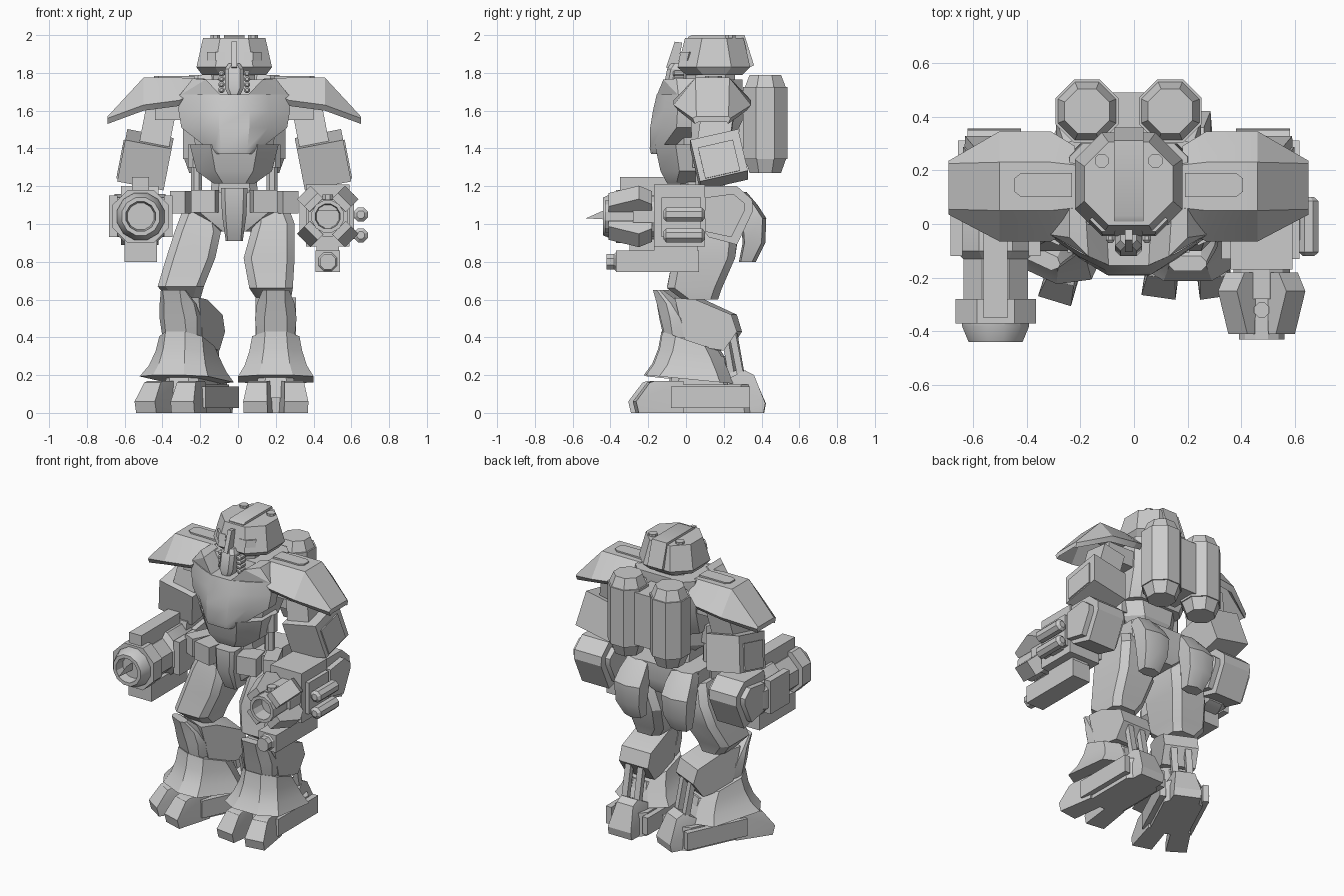
import bpy, bmesh, math
from mathutils import Matrix, Vector, Euler

grey = bpy.data.materials.new("armour_grey")
grey.diffuse_color = (0.6, 0.6, 0.6, 1)
CENTRE = Matrix.Translation((-0.02, 0, 0))      # body axis sits slightly off zero
FLIP = Matrix.Scale(-1, 4, (1, 0, 0))
frame = CENTRE


def finish(name, bm):
    bmesh.ops.transform(bm, matrix=frame, verts=bm.verts)
    bmesh.ops.recalc_face_normals(bm, faces=bm.faces)
    me = bpy.data.meshes.new(name)
    bm.to_mesh(me)
    bm.free()
    me.materials.append(grey)
    ob = bpy.data.objects.new(name, me)
    bpy.context.collection.objects.link(ob)
    return ob


def loft(name, rings):
    bm = bmesh.new()
    vs = [[bm.verts.new(p) for p in r] for r in rings]
    n = len(vs[0])
    for a, b in zip(vs, vs[1:]):
        for i in range(n):
            bm.faces.new((a[i], a[(i + 1) % n], b[(i + 1) % n], b[i]))
    bm.faces.new(vs[0])
    if len(vs) > 1:
        bm.faces.new(vs[-1])
    return finish(name, bm)


def hull(name, pts):
    bm = bmesh.new()
    vs = [bm.verts.new(p) for p in pts]
    out = bmesh.ops.convex_hull(bm, input=vs)
    junk = {g for g in out["geom_interior"] if isinstance(g, bmesh.types.BMVert)}
    bmesh.ops.delete(bm, geom=list(junk), context='VERTS')
    bmesh.ops.dissolve_limit(bm, angle_limit=0.02, verts=bm.verts, edges=bm.edges)
    return finish(name, bm)


def box(name, x0, x1, y0, y1, z0, z1, rot=(0, 0, 0)):
    c = Vector((x0 + x1, y0 + y1, z0 + z1)) / 2
    m = Euler([math.radians(a) for a in rot]).to_matrix()
    return hull(name, [c + m @ (Vector((x, y, z)) - c)
                       for x in (x0, x1) for y in (y0, y1) for z in (z0, z1)])


def slab(name, profile, x0, x1):
    """(y, z) profile extruded along x."""
    return loft(name, [[(x, y, z) for y, z in profile] for x in (x0, x1)])


def ring(z, x0, x1, y0, y1, c, d=None):
    """Chamfered rectangle at height z."""
    d = c if d is None else d
    return [(x0 + c, y0, z), (x1 - c, y0, z), (x1, y0 + d, z), (x1, y1 - d, z),
            (x1 - c, y1, z), (x0 + c, y1, z), (x0, y1 - d, z), (x0, y0 + d, z)]


def lathe(name, c, axis, profile, n=8):
    """(distance, radius) profile turned round the y or z axis."""
    rings = []
    for t, r in profile:
        r /= math.cos(math.pi / n)
        cs = [(r * math.cos(a), r * math.sin(a)) for a in
              [math.tau * (i + .5) / n for i in range(n)]]
        rings.append([(c[0] + u, t, c[1] + v) if axis == 'y' else (c[0] + u, c[1] + v, t)
                      for u, v in cs])
    return loft(name, rings)


# Helmet with crest, visor, nose guard and breathing mask
loft("helmet", [ring(1.79, -.17, .17, 0, .30, .09), ring(1.83, -.2, .2, -.045, .34, .10),
                ring(1.985, -.165, .165, -.005, .305, .09)])
slab("helmet_crest", [(.01, 1.97), (.01, 1.99), (.03, 2), (.31, 2), (.36, 1.84), (.32, 1.82)], -.055, .055)
slab("nose_guard", [(-.02, 1.96), (-.06, 1.965), (-.105, 1.83), (-.05, 1.80)], -.014, .014)
loft("mask", [ring(1.68, -.03, .03, -.115, -.02, .015), ring(1.72, -.05, .05, -.12, 0, .02),
              ring(1.82, -.05, .05, -.10, 0, .02), ring(1.85, -.03, .03, -.08, 0, .02)])
loft("neck", [ring(1.70, -.11, .11, 0, .26, .05), ring(1.81, -.11, .11, 0, .26, .05)])
for s in (1, -1):
    frame = CENTRE if s == 1 else CENTRE @ FLIP
    lathe("helmet_bolt", (.1, .235), 'z', [(1.97, .026), (2, .026)], 8)
    loft("visor", [[(.05, y, z), (.1, y, z), (.145, y + .045, z), (.13, y + .06, z), (.05, y + .04, z)]
                   for y, z in ((-.039, 1.865), (-.028, 1.91))])
    for i in range(4):
        lathe("mask_bead", (.068, 1.71 + i * .029), 'y', [(-.07, .008), (-.06, .016), (-.01, .016)], 8)

# Torso
frame = CENTRE
loft("torso_core", [ring(1.38, -.20, .20, -.06, .22, .05), ring(1.55, -.23, .23, -.06, .30, .05),
                    ring(1.765, -.22, .22, 0, .30, .05)])
chest = []
for z, w, k, f, ys in ((1.37, .09, .06, -.185, -.16), (1.40, .14, .07, -.192, -.13),
                       (1.51, .28, .08, -.19, -.05), (1.60, .295, .08, -.175, -.045),
                       (1.685, .29, .07, -.155, -.04)):
    chest.append([(-w, ys, z), (-(w + k) / 2, (f + ys) / 2 - .01, z), (-k, f, z), (k, f, z),
                  ((w + k) / 2, (f + ys) / 2 - .01, z), (w, ys, z), (w, .03, z), (-w, .03, z)])
loft("chest_plate", chest)
loft("abdomen", [ring(1.215, -.11, .11, -.10, .16, .05), ring(1.28, -.2, .2, -.135, .2, .1),
                 ring(1.42, -.235, .235, -.165, .2, .11)])
loft("waist", [ring(1.02, -.13, .13, -.03, .24, .04), ring(1.24, -.12, .12, -.03, .2, .04)])
loft("pelvis", [ring(.96, -.1, .1, -.02, .26, .04), ring(1.06, -.24, .24, -.05, .31, .06),
                ring(1.17, -.25, .25, -.05, .31, .06)])
loft("groin_guard", [ring(.91, -.045, .045, -.06, .06, .01), ring(1.05, -.065, .065, -.13, .03, .02),
                     ring(1.19, -.07, .07, -.13, .03, .02)])
box("tank_bridge", -.07, .07, .28, .49, 1.36, 1.71)

for s in (1, -1):
    frame = CENTRE if s == 1 else CENTRE @ FLIP
    hull("collar_plate", [(.07, -.155, 1.68), (.29, -.04, 1.68), (.27, .05, 1.68), (.08, .04, 1.68),
                          (.15, -.12, 1.765), (.22, -.05, 1.77), (.22, .08, 1.77), (.16, .04, 1.77)])
    lathe("waist_piston", (.2, .08), 'z', [(1.15, .03), (1.3, .03), (1.3, .045), (1.42, .045)], 8)
    box("belt_front", .085, .215, -.12, .02, 1.06, 1.18, (0, 0, 12))
    box("belt_side", .215, .305, -.07, .12, 1.055, 1.175, (0, 0, 25))
    # Curved seat plate
    loft("seat_plate", [[(x, y0, z), (.17, y0 - .01, z), (x2, y0, z), (x2, y1 - .02, z),
                         (.17, y1, z), (x, y1 - .02, z)]
                        for z, x, x2, y0, y1 in ((.80, .11, .23, .29, .37), (.90, .09, .26, .31, .42),
                                                 (1.03, .08, .27, .30, .425), (1.10, .08, .26, .27, .38),
                                                 (1.17, .09, .24, .22, .32))])
    # Back tank
    lathe("back_tank", (.155, .42), 'z', [(1.27, .083), (1.345, .11), (1.345, .117), (1.725, .117),
                                          (1.725, .108), (1.79, .083)], 8)
    # Shoulder shell, hollow below
    shell = []
    for x, y0, y1, y2, y3, ze, zt in ((.20, -.02, .06, .22, .29, 1.70, 1.77),
                                      (.29, -.065, .05, .23, .345, 1.655, 1.775),
                                      (.48, -.065, .05, .23, .345, 1.63, 1.775),
                                      (.67, .035, .055, .225, .235, 1.56, 1.57)):
        top = [(x, y0, ze), (x, y1, zt), (x, y2, zt), (x, y3, ze)]
        shell.append(top + [(x, .14 + (y - .14) * .88, z - .03) for _, y, z in reversed(top)])
    loft("shoulder_shell", shell)
    loft("shoulder_slot", [[(.21, .1, z), (.40, .1, z), (.425, .12, z), (.425, .17, z), (.40, .19, z),
                            (.21, .19, z)] for z in (1.76, 1.784)])
    # Upper arm and elbow
    box("shoulder_joint", .2, .42, .05, .24, 1.55, 1.66)
    box("arm_link", .33, .49, .07, .24, 1.36, 1.62, (-8, -11, 0))
    box("upper_arm", .345, .595, .045, .305, 1.225, 1.455, (13, -11, 0))
    box("arm_panel", .56, .605, .08, .27, 1.255, 1.425, (13, -11, 0))
    slab("elbow", [(.06, 1.20), (.27, 1.20), (.35, 1.13), (.355, 1.07), (.27, .89), (.12, .93), (.03, 1.05)],
         .40, .60)
    slab("elbow_guard", [(.10, 1.14), (.25, 1.16), (.31, 1.11), (.31, 1.07), (.24, .93), (.10, .96)],
         .365, .635)

# Heavy cannon arm
frame = CENTRE @ FLIP
A = .495
lathe("cannon_body", (A, 1.03), 'y', [(.16, .12), (.10, .15), (-.10, .15), (-.13, .12), (-.30, .12)])
loft("cannon_collar", [[(x, y, z) for x, z, _ in ring(0, A - .15, A + .15, .90, 1.18, .08)]
                       for y in (-.28, -.37)])
lathe("cannon_muzzle", (A, 1.04), 'y', [(-.36, .125), (-.38, .125), (-.44, .1), (-.44, .078), (-.38, .07)], 12)
box("cannon_top_box", A - .045, A + .045, -.35, .06, 1.13, 1.25)
box("cannon_under_box", A - .085, A + .085, -.30, .08, .80, .92)
for sx in (-.145, .145):
    box("cannon_side_box", A + sx - .022, A + sx + .022, -.12, .08, .93, 1.15)
loft("muzzle_blade", [[(A, y, z) for y, z in ((-.38, 1.02), (-.38, 1.07), (-.44, 1.07), (-.53, 1.03),
                                              (-.44, 1.025))]])

# Claw gun arm
frame = CENTRE
box("gun_body", A - .115, A + .115, -.17, .10, .88, 1.21)
box("gun_body_side", A - .15, A + .14, -.13, .08, .93, 1.14)
box("gun_body_lower", A - .06, A + .06, -.17, .06, .80, .90)
lathe("gun_barrel", (A, 1.04), 'y', [(-.1, .105), (-.28, .105), (-.28, .085), (-.43, .085), (-.43, .065),
                                     (-.34, .06)], 12)
for k in range(4):
    turn = Matrix.Translation((A, 0, 1.04)) @ Matrix.Rotation(math.radians(45 + 90 * k), 4, 'Y')
    frame = CENTRE @ turn
    slab("claw", [(-.18, .08), (-.18, .14), (-.25, .18), (-.41, .125), (-.41, .085)], -.05, .05)
frame = CENTRE
box("gun_sight", A - .05, A + .05, -.36, -.27, 1.07, 1.13)
lathe("sight_knob", (A, -.32), 'z', [(1.12, .028), (1.155, .028)], 8)
lathe("lower_barrel", (A, .80), 'y', [(.05, .05), (-.37, .05), (-.38, .042), (-.42, .042)], 8)
box("lower_barrel_housing", A - .065, A + .065, -.37, .07, .745, .86)
for z in (1.05, .94):
    lathe("side_canister", (.67, z), 'y', [(.1, .02), (.085, .037), (-.105, .037), (-.12, .02)], 8)
    box("canister_mount", .60, .67, -.06, .04, z - .02, z + .02)

# Legs: thigh rings hold height, x range, y range
THIGHS = (("right", 0.20, 0, ((1.08, .09, .27, -.01, .24), (1.0, .08, .30, -.05, .28),
                              (.82, .03, .30, -.07, .26), (.66, .06, .29, -.1, .19), (.60, .10, .28, -.02, .17))),
          ("left", -.25, -25, ((1.08, -.29, -.11, -.01, .24), (.96, -.335, -.09, -.05, .28),
                               (.82, -.38, -.12, -.07, .26), (.67, -.425, -.18, -.1, .19),
                               (.60, -.37, -.2, -.02, .17))))
for side, cx, yaw, rows in THIGHS:
    frame = Matrix.Identity(4)
    loft(side + "_thigh", [ring(z, a, b, c, d, .04) for z, a, b, c, d in rows])
    frame = (Matrix.Translation((cx, .07, 0)) @ Matrix.Rotation(math.radians(yaw), 4, 'Z')
             @ Matrix.Translation((0, -.07, 0)))
    # Knee guard, calf and flared shin skirt
    loft(side + "_knee_guard", [ring(.40, -.10, .10, -.11, .04, .04), ring(.50, -.11, .11, -.135, .02, .05),
                                ring(.58, -.10, .10, -.155, -.03, .05), ring(.65, -.07, .07, -.175, -.12, .02)])
    slab(side + "_calf", [(-.06, .61), (.05, .60), (.24, .52), (.27, .43), (.20, .33), (0, .36)], -.107, .107)
    skirt = []
    for z, w, y0, y1, drop in ((.43, .125, -.125, .17, .10), (.34, .14, -.14, .20, .06),
                               (.26, .165, -.17, .23, .05), (.20, .20, -.212, .25, .045)):
        skirt.append([(x, y, zz - drop * (y - y0) / (y1 - y0))
                      for x, y, zz in ring(z, -w, w, y0, y1, w * .55, .07)])
    loft(side + "_shin_skirt", skirt)
    # Ankle with rear struts
    loft(side + "_ankle", [ring(.08, -.10, .10, -.1, .26, .04), ring(.30, -.09, .09, -.05, .2, .04)])
    for x in (-.045, .045):
        box(side + "_ankle_strut", x - .02, x + .02, .25, .285, .16, .45, (11, 0, 0))
    # Foot
    loft(side + "_foot_base", [ring(0, -.12, .12, -.06, .35, .04), ring(.15, -.12, .12, -.06, .33, .04)])
    for s in (-1, 1):
        box(side + "_foot_plate", s * .115, s * .155, -.08, .34, .025, .14)
        keep = frame
        frame = keep @ Matrix.Translation((s * .082, -.08, 0)) @ Matrix.Rotation(math.radians(s * 8), 4, 'Z')
        hull(side + "_toe", [(x * k, y, z) for x in (-1, 1) for k, y, z in
                             ((.06, .06, 0), (.05, .06, .17), (.048, -.09, .17), (.052, -.12, .16),
                              (.064, -.195, .06), (.064, -.18, 0))])
        frame = keep
    hull(side + "_heel", [(x * k, y, z) for x in (-1, 1) for k, y, z in
                          ((.1, .22, 0), (.085, .41, 0), (.085, .42, .05), (.06, .36, .2), (.06, .31, .225),
                           (.09, .22, .18))])

bpy.ops.object.select_all(action='SELECT')
bpy.context.view_layer.objects.active = bpy.context.selected_objects[0]
bpy.ops.object.shade_smooth_by_angle(angle=math.radians(28))
